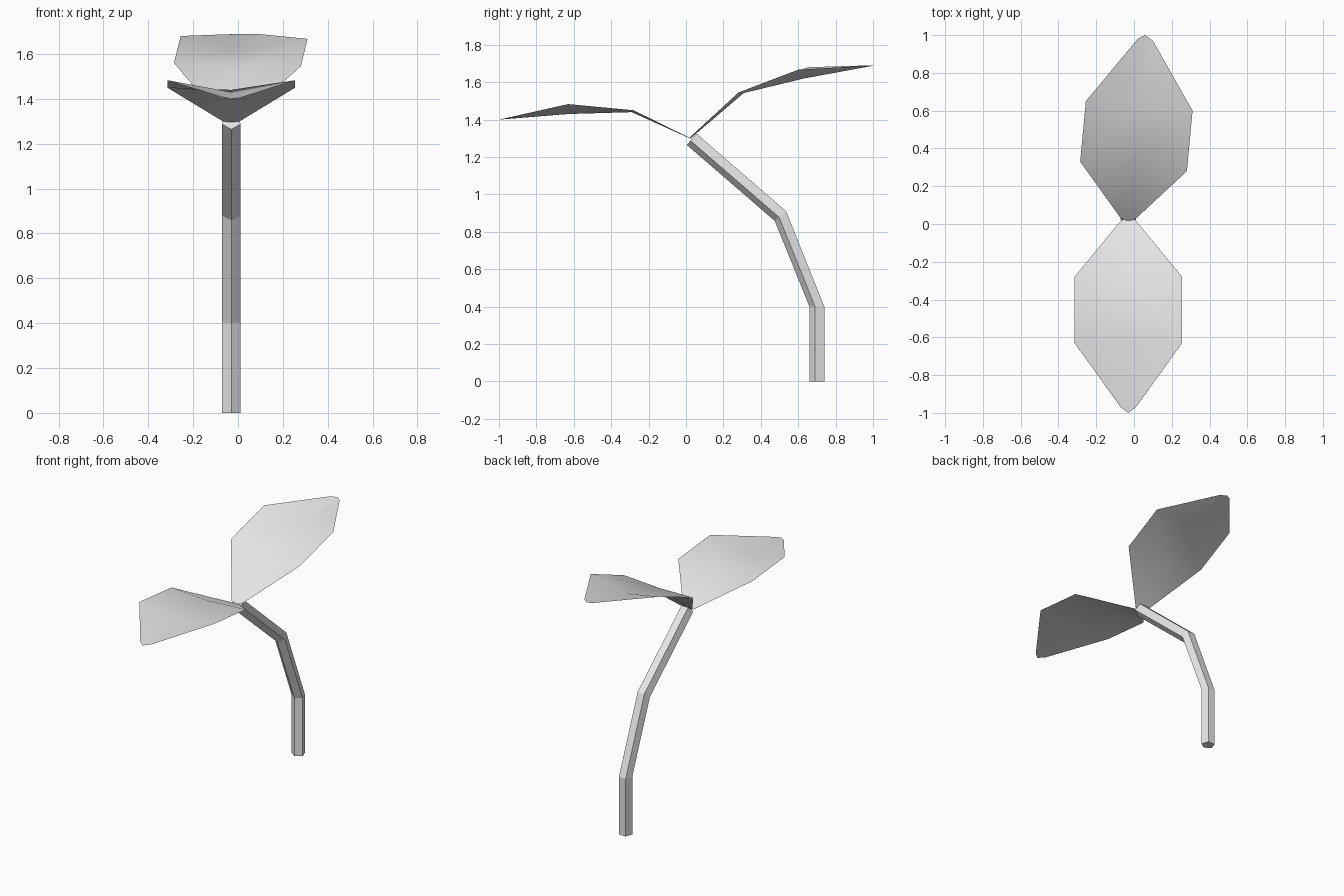
import bpy
import bmesh
from math import sin, cos, tau
from mathutils import Vector

cube = bpy.data.objects.get("Cube")
if cube:
    bpy.data.objects.remove(cube, do_unlink=True)

grey = bpy.data.materials.new("light grey")
grey.use_nodes = True
grey.diffuse_color = (0.8, 0.8, 0.8, 1)
grey.node_tree.nodes["Principled BSDF"].inputs["Base Color"].default_value = (0.8, 0.8, 0.8, 1)

AXIS_X = -0.03  # the stem and the front leaf share this centre line


def finish(name, bm, smooth):
    mesh = bpy.data.meshes.new(name)
    for face in bm.faces:
        face.smooth = smooth
    bm.to_mesh(mesh)
    bm.free()
    mesh.materials.append(grey)
    obj = bpy.data.objects.new(name, mesh)
    bpy.context.collection.objects.link(obj)


def bridge(bm, rows, closed=False):
    """Join successive rows of points with quads."""
    rows = [[bm.verts.new(p) for p in row] for row in rows]
    count = len(rows[0])
    for a, b in zip(rows, rows[1:]):
        for i in range(count if closed else count - 1):
            j = (i + 1) % count
            bm.faces.new((a[i], a[j], b[j], b[i]))
    return rows


# Bent five-sided stem: centre (y, z) and direction of its flat back (y, z)
def stem(path, radius=0.044):
    rings = []
    for y, z, dy, dz in path:
        out = Vector((0, dy, dz)).normalized()
        ring = []
        for k in range(5):
            a = tau * k / 5
            ring.append(Vector((AXIS_X + radius * sin(a), y, z)) - out * radius * cos(a))
        rings.append(ring)
    bm = bmesh.new()
    rows = bridge(bm, rings, closed=True)
    bm.faces.new(rows[0])
    bm.faces.new(rows[-1])
    bmesh.ops.recalc_face_normals(bm, faces=bm.faces)
    finish("stem", bm, False)


stem([(0.704, 0, 1, 0),
      (0.704, 0.4, 1, 0),
      (0.508, 0.887, 0.77, 0.64),
      (0.033, 1.298, 0.64, 0.77)])


# Folded leaf sheet: rows of left edge, midrib and right edge
def leaf(name, rows):
    bm = bmesh.new()
    bridge(bm, rows)
    bm.normal_update()
    down = [f for f in bm.faces if f.normal.z < 0]
    bmesh.ops.reverse_faces(bm, faces=down)
    finish(name, bm, True)


def even_row(half, edge_y, edge_z, mid_y, mid_z):
    return [(AXIS_X - half, edge_y, edge_z), (AXIS_X, mid_y, mid_z),
            (AXIS_X + half, edge_y, edge_z)]


leaf("front_leaf", [
    even_row(0.038, 0.02, 1.30, 0.035, 1.295),
    even_row(0.285, -0.28, 1.45, -0.29, 1.44),
    even_row(0.285, -0.63, 1.483, -0.63, 1.43),
    even_row(0.04, -0.97, 1.405, -1.0, 1.40)])

leaf("back_leaf", [
    [(-0.07, 0.03, 1.305), (-0.03, 0.015, 1.30), (0.008, 0.027, 1.305)],
    [(-0.285, 0.33, 1.56), (0.0, 0.30, 1.54), (0.28, 0.28, 1.545)],
    [(-0.255, 0.65, 1.68), (0.025, 0.63, 1.62), (0.31, 0.60, 1.667)],
    [(0.02, 0.98, 1.69), (0.06, 1.0, 1.688), (0.1, 0.97, 1.688)]])
